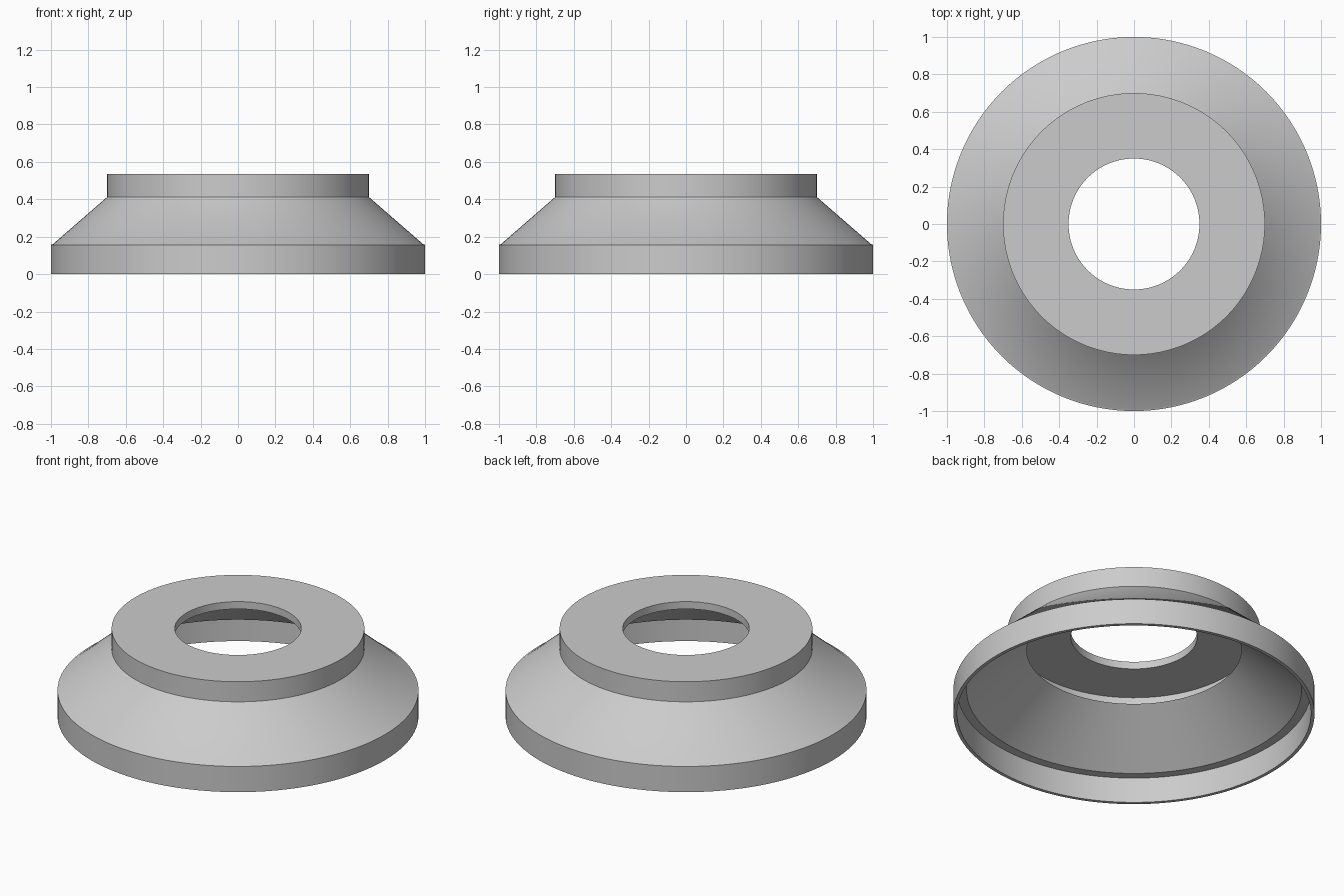
import bpy
import bmesh
from math import cos, sin, tau, radians

cube = bpy.data.objects.get("Cube")
if cube:
    bpy.data.objects.remove(cube, do_unlink=True)

SEGMENTS = 128

grey = bpy.data.materials.new("plain grey")
grey.use_nodes = True
colour = (0.6, 0.6, 0.6, 1)
grey.diffuse_color = colour
grey.node_tree.nodes["Principled BSDF"].inputs["Base Color"].default_value = colour


def lathe(name, profile):
    """Turn a closed (radius, height) outline around the z axis."""
    bm = bmesh.new()
    rings = [[bm.verts.new((r * cos(tau * i / SEGMENTS), r * sin(tau * i / SEGMENTS), z))
              for i in range(SEGMENTS)] for r, z in profile]
    for k, ring in enumerate(rings):
        following = rings[(k + 1) % len(rings)]
        for i in range(SEGMENTS):
            j = (i + 1) % SEGMENTS
            bm.faces.new((ring[i], ring[j], following[j], following[i]))
    bmesh.ops.recalc_face_normals(bm, faces=bm.faces)
    mesh = bpy.data.meshes.new(name)
    bm.to_mesh(mesh)
    bm.free()
    mesh.materials.append(grey)
    obj = bpy.data.objects.new(name, mesh)
    bpy.context.collection.objects.link(obj)
    bpy.ops.object.select_all(action="DESELECT")
    obj.select_set(True)
    bpy.context.view_layer.objects.active = obj
    bpy.ops.object.shade_smooth_by_angle(angle=radians(25))
    return obj


# Hollow flanged collar: outside from base rim to top, then back down the inside
lathe("flared_collar", [
    # base band and its narrow step
    (1.0, 0.0), (1.0, 0.157), (0.99, 0.16),
    # sloping shoulder, neck and flat top
    (0.70, 0.412), (0.70, 0.535), (0.35, 0.535),
    # hole wall, recess under the top and inner lip
    (0.35, 0.49), (0.67, 0.49), (0.67, 0.412), (0.594, 0.407),
    # inner slope, ledge and inside of the base band
    (0.928, 0.155), (0.98, 0.155), (0.98, 0.0),
])
